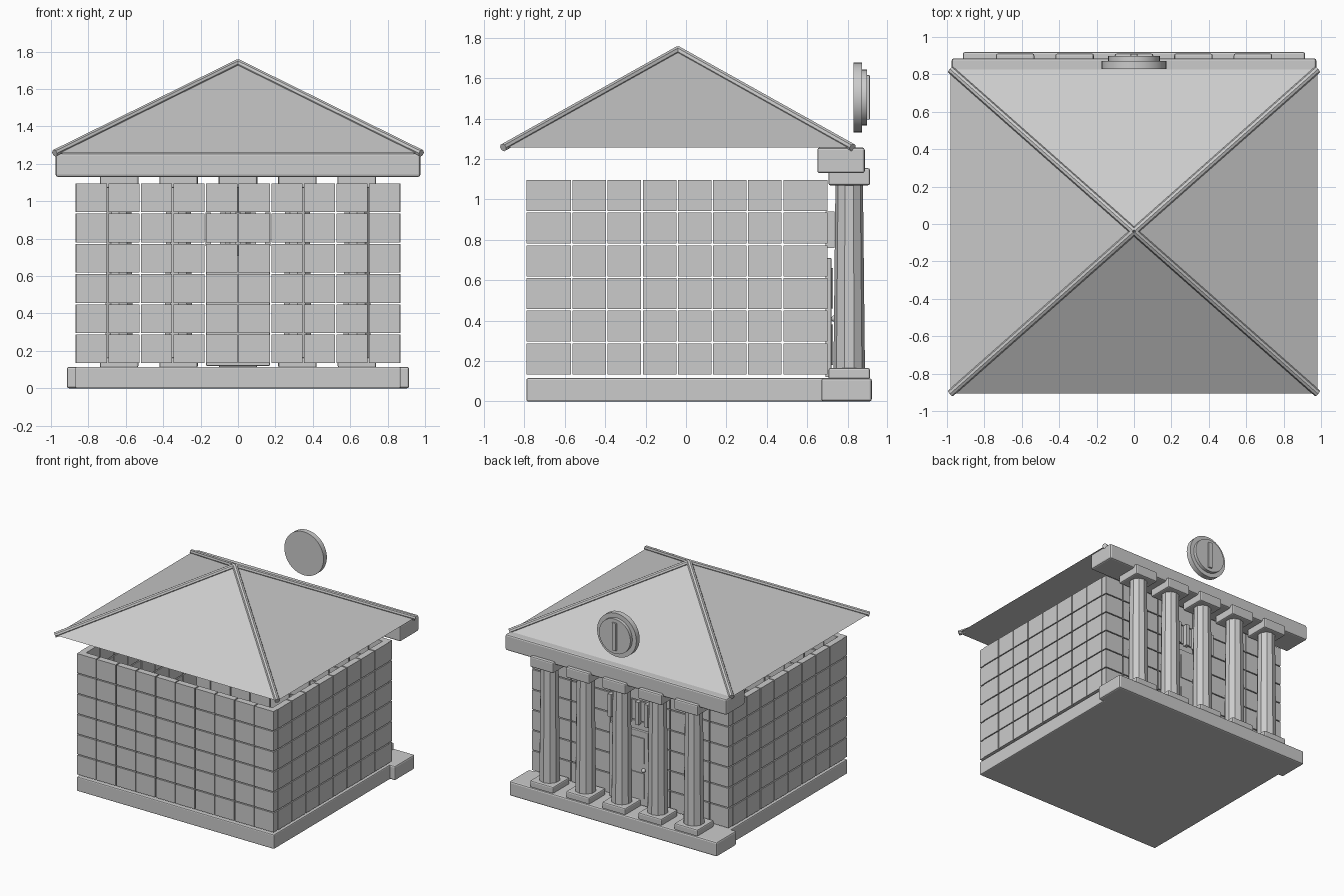
import bpy, bmesh
from math import radians
from mathutils import Vector, Matrix

cube = bpy.data.objects.get("Cube")
if cube:
    bpy.data.objects.remove(cube, do_unlink=True)

stone = bpy.data.materials.new("grey stone")
stone.use_nodes = True
GREY = (0.6, 0.6, 0.6, 1)
stone.diffuse_color = GREY
stone.node_tree.nodes["Principled BSDF"].inputs["Base Color"].default_value = GREY


def finish(name, bm, bevel=0):
    mesh = bpy.data.meshes.new(name)
    bmesh.ops.recalc_face_normals(bm, faces=bm.faces)
    bm.to_mesh(mesh)
    bm.free()
    obj = bpy.data.objects.new(name, mesh)
    bpy.context.collection.objects.link(obj)
    mesh.materials.append(stone)
    if bevel:
        mod = obj.modifiers.new("Bevel", "BEVEL")
        mod.width, mod.segments = bevel, 2
    return obj


def add_box(bm, x, y, z):
    """Add a box given its (min, max) range on each axis."""
    ranges = (x, y, z)
    size = Matrix.Diagonal([b - a for a, b in ranges] + [1])
    centre = Matrix.Translation([(a + b) / 2 for a, b in ranges])
    bmesh.ops.create_cube(bm, size=1, matrix=centre @ size)


def box(name, x, y, z, bevel=0):
    bm = bmesh.new()
    add_box(bm, x, y, z)
    return finish(name, bm, bevel)


def rod(name, start, end, r1, r2, sides, spin=0):
    start, end = Vector(start), Vector(end)
    axis = end - start
    turn = axis.to_track_quat("Z", "Y").to_matrix().to_4x4()
    bm = bmesh.new()
    bmesh.ops.create_cone(
        bm, cap_ends=True, segments=sides, radius1=r1, radius2=r2, depth=axis.length,
        matrix=Matrix.Translation((start + end) / 2) @ turn @ Matrix.Rotation(spin, 4, "Z"))
    return finish(name, bm)


def smooth(obj):
    bpy.ops.object.select_all(action="DESELECT")
    obj.select_set(True)
    bpy.context.view_layer.objects.active = obj
    bpy.ops.object.shade_smooth_by_angle(angle=radians(30))


# Foundation and porch step
W, BACK, FRONT = 0.87, -0.79, 0.70
box("foundation", (-W, W), (BACK, 0.69), (0, 0.115), 0.008)
box("porch_step", (-0.915, 0.915), (0.67, 0.92), (0, 0.115), 0.012)

# Walls of separate blocks with open joints
ROWS, BLOCK, THICK, GAP = 6, 0.174, 0.05, 0.004
LOW, ROW = 0.13, 0.1617


def block_wall(name, along_x, near, far, start, count):
    bm = bmesh.new()
    for r in range(ROWS):
        z = (LOW + r * ROW + GAP, LOW + (r + 1) * ROW - GAP)
        for c in range(count):
            lo = start + c * BLOCK + GAP * (along_x or c > 0)
            hi = start + (c + 1) * BLOCK - GAP * (along_x or c < count - 1)
            span = (lo, hi)
            add_box(bm, span if along_x else (near, far),
                    (near, far) if along_x else span, z)
    finish(name, bm)


block_wall("back_wall", True, BACK, BACK + THICK, -W, 10)
block_wall("front_wall", True, FRONT - THICK, FRONT, -W, 10)
block_wall("left_wall", False, W - THICK, W, BACK + THICK, 8)
block_wall("right_wall", False, -W, THICK - W, BACK + THICK, 8)

# Door with panels, knob and a barred opening above it
box("door", (-0.17, 0.17), (0.69, 0.72), (0.12, 0.71), 0.004)
for z in (0.18, 0.46):
    for x in (-0.14, 0.02):
        box("door_panel", (x, x + 0.12), (0.715, 0.727), (z, z + 0.2))
bm = bmesh.new()
bmesh.ops.create_uvsphere(bm, u_segments=12, v_segments=8, radius=0.016,
                          matrix=Matrix.Translation((-0.14, 0.735, 0.41)))
smooth(finish("door_knob", bm))
for x in (-0.16, -0.08, 0, 0.08, 0.16):
    box("window_bar", (x - 0.015, x + 0.015), (0.69, 0.735), (0.76, 0.94))

# Columns with plinths and capitals
CY = 0.808
for i in range(-2, 3):
    x = i * 0.318
    sx, sy = (x - 0.103, x + 0.103), (CY - 0.103, CY + 0.103)
    box("column_plinth", sx, sy, (0.11, 0.165), 0.01)
    rod("column_shaft", (x, CY, 0.16), (x, CY, 1.08), 0.078, 0.068, 10)
    box("column_capital", sx, sy, (1.07, 1.155), 0.01)

box("porch_beam", (-0.975, 0.975), (0.65, 0.885), (1.13, 1.257), 0.012)

# Hipped roof with ridge rods
EAVE, APEX = 1.257, Vector((0, -0.04, 1.74))
corners = [Vector((x, y, EAVE)) for x, y in
           ((-0.98, -0.905), (0.98, -0.905), (0.98, 0.825), (-0.98, 0.825))]
bm = bmesh.new()
base = [bm.verts.new(c) for c in corners]
tip = bm.verts.new(APEX)
bm.faces.new(base)
for i in range(4):
    bm.faces.new((base[i], base[(i + 1) % 4], tip))
finish("roof", bm)
for c in corners:
    rod("roof_ridge", c, APEX, 0.02, 0.02, 8)

# Floating coin sign
CZ = 1.505
for name, y0, y1, r in (("coin_disc", 0.83, 0.872, 0.173), ("coin_face", 0.87, 0.897, 0.138)):
    smooth(rod(name, (0, y0, CZ), (0, y1, CZ), r, r, 40))
box("coin_bar", (-0.018, 0.018), (0.89, 0.91), (CZ - 0.11, CZ + 0.11), 0.003)
